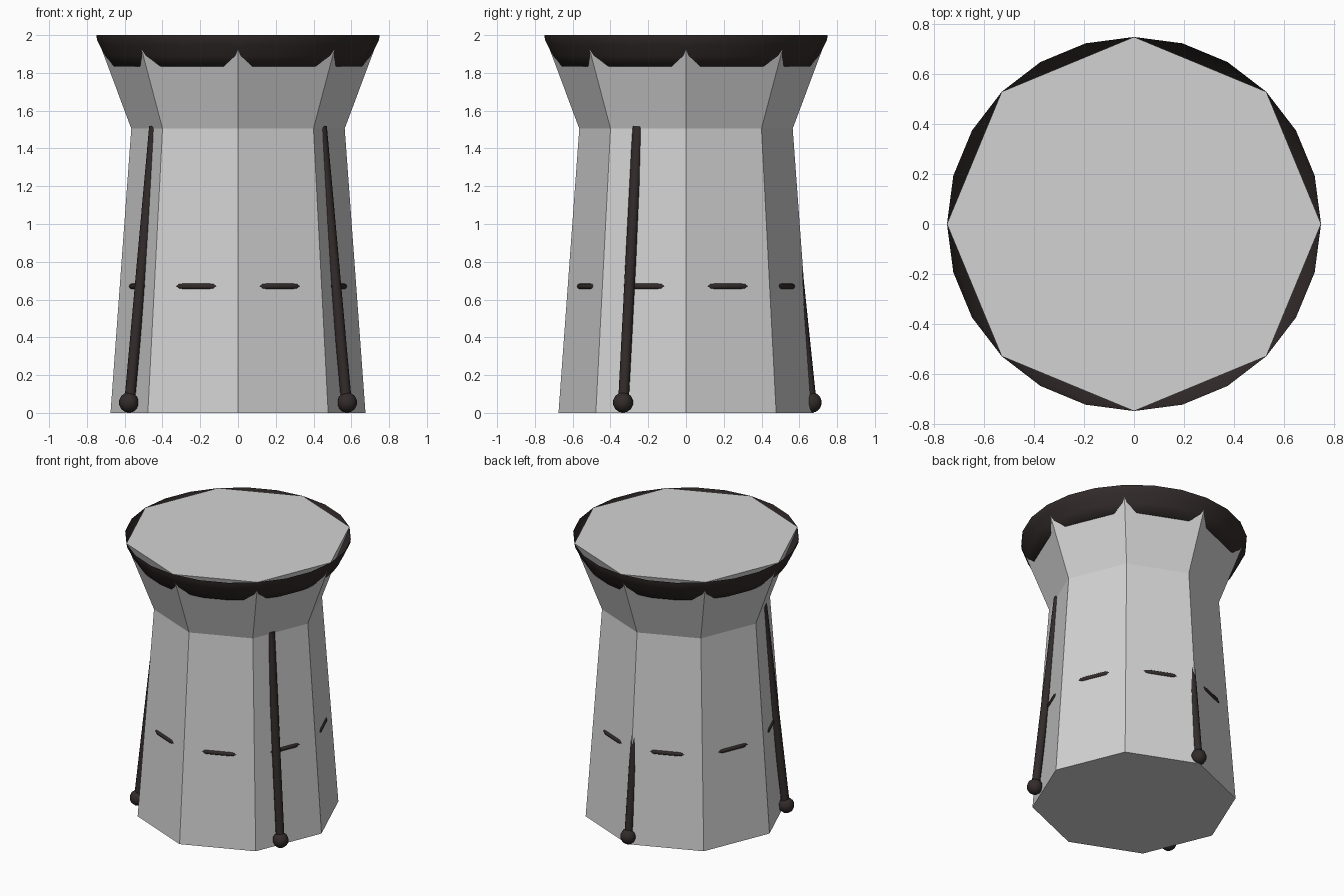
import bpy, math
from mathutils import Vector

if "Cube" in bpy.data.objects:
    bpy.data.objects.remove(bpy.data.objects["Cube"])


def material(name, rgb):
    m = bpy.data.materials.new(name)
    m.diffuse_color = (*rgb, 1)
    m.use_nodes = True
    m.node_tree.nodes["Principled BSDF"].inputs["Base Color"].default_value = m.diffuse_color
    return m


GREY = material("light grey", (0.65, 0.65, 0.65))
DARK = material("dark brown", (0.033, 0.024, 0.024))


def finish(ob, mat, smooth):
    ob.data.materials.append(mat)
    for p in ob.data.polygons:
        p.use_smooth = smooth


def lathe(name, profile, sides, mat, caps=False, closed=False, smooth=False):
    """Turn (radius, z) points around the z axis."""
    n = len(profile)
    verts = [(r * math.cos(2 * math.pi * i / sides), r * math.sin(2 * math.pi * i / sides), z)
             for r, z in profile for i in range(sides)]
    faces = []
    for k in range(n if closed else n - 1):
        a, b = k * sides, ((k + 1) % n) * sides
        for i in range(sides):
            j = (i + 1) % sides
            faces.append((a + i, a + j, b + j, b + i))
    if caps:
        faces.append(tuple(reversed(range(sides))))
        faces.append(tuple(range((n - 1) * sides, n * sides)))
    me = bpy.data.meshes.new(name)
    me.from_pydata(verts, [], faces)
    ob = bpy.data.objects.new(name, me)
    bpy.context.collection.objects.link(ob)
    finish(ob, mat, smooth)
    return ob


# Eight-sided body with flared head
lathe("body", [(0.675, 0), (0.565, 1.505), (0.75, 2.0)], 8, GREY, caps=True)

# Round rim that pokes out of the flat head faces as scallops
lathe("rim", [(0.6, 1.836), (0.667, 1.835), (0.705, 1.89), (0.732, 1.945),
              (0.746, 1.972), (0.75, 2.0)], 24, DARK, smooth=True)

# Thin ring that shows as one dash on each body face
ring = [(0.578 + 0.016 * math.cos(t * math.pi / 4), 0.67 + 0.016 * math.sin(t * math.pi / 4))
        for t in range(8)]
lathe("waist_ring", ring, 24, DARK, closed=True, smooth=True)

# Three leaning rods, each with a ball at the foot
for i, deg in enumerate((-30, 90, 210)):
    a = math.radians(deg)
    d = Vector((math.cos(a), math.sin(a), 0))
    foot = d * 0.663 + Vector((0, 0, 0.055))
    top = d * 0.511 + Vector((0, 0, 1.515))
    axis = top - foot
    bpy.ops.mesh.primitive_cylinder_add(vertices=12, radius=0.028, depth=axis.length,
                                        location=(foot + top) / 2,
                                        rotation=axis.to_track_quat('Z', 'Y').to_euler())
    rod = bpy.context.object
    rod.name = f"rod_{i + 1}"
    finish(rod, DARK, True)
    bpy.ops.object.shade_smooth_by_angle(angle=math.radians(40))
    bpy.ops.mesh.primitive_uv_sphere_add(segments=10, ring_count=7, radius=0.054,
                                         location=d * 0.667 + Vector((0, 0, 0.055)),
                                         rotation=(0, 0, a))
    ball = bpy.context.object
    ball.name = f"foot_ball_{i + 1}"
    finish(ball, DARK, True)
